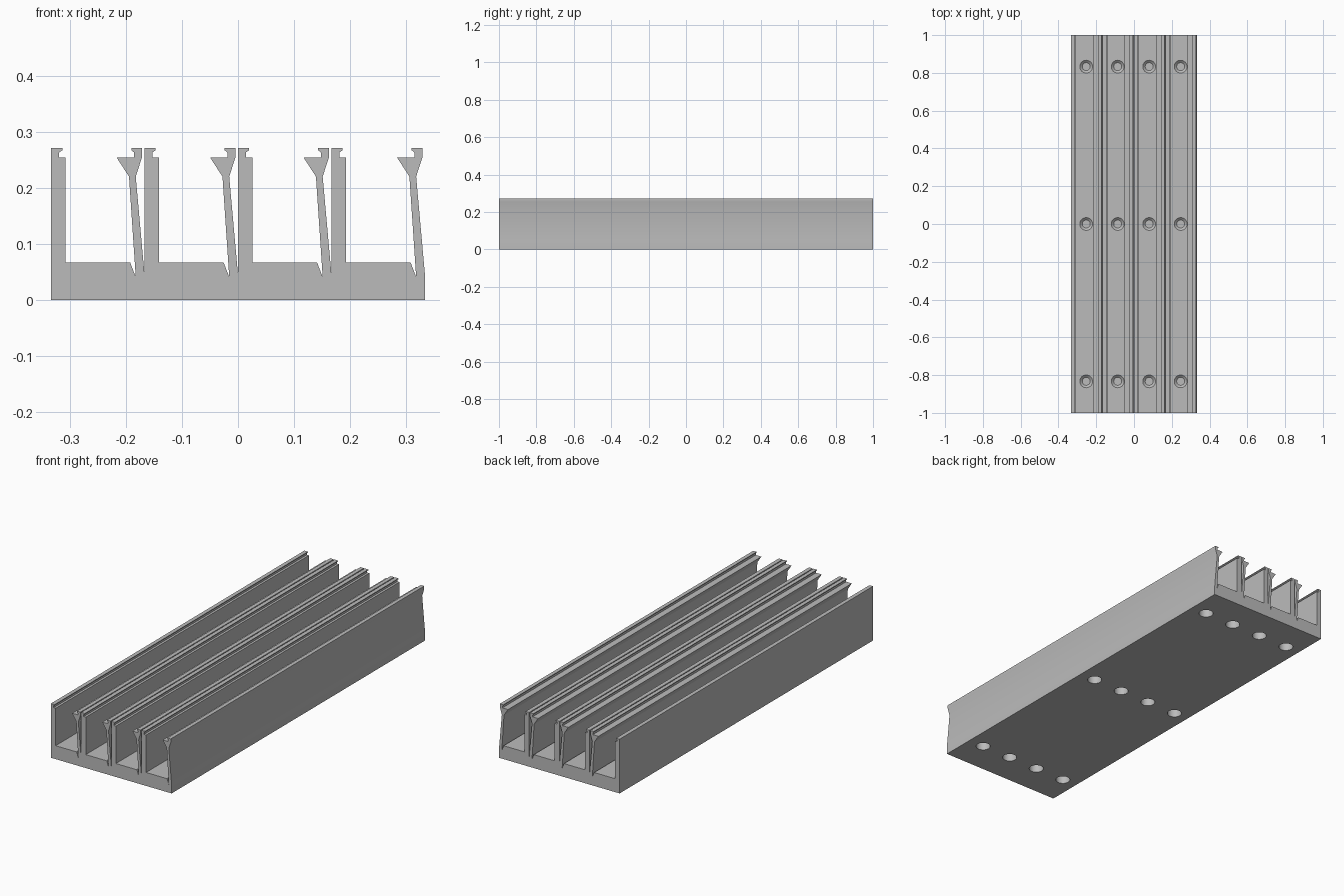
import bpy, bmesh, math
from mathutils import Matrix, Vector

cube = bpy.data.objects.get("Cube")
if cube:
    bpy.data.objects.remove(cube, do_unlink=True)

PITCH = 2 / 3 / 4          # width of one channel
LEFT = -1 / 3              # outer left face
FLOOR = 0.067

grey = bpy.data.materials.new("light grey")
grey.use_nodes = True
colour = (0.5, 0.5, 0.5, 1)
grey.diffuse_color = colour
grey.node_tree.nodes["Principled BSDF"].inputs["Base Color"].default_value = colour


def make_object(name, bm):
    bmesh.ops.recalc_face_normals(bm, faces=bm.faces)
    mesh = bpy.data.meshes.new(name)
    bm.to_mesh(mesh)
    bm.free()
    mesh.materials.append(grey)
    obj = bpy.data.objects.new(name, mesh)
    bpy.context.collection.objects.link(obj)
    return obj


# One channel: straight wall with a lip, floor, then a leaning hooked latch
wall = [(0, .271), (.02, .271), (.02, .267), (.014, .263), (.014, .254),
        (.0255, .254), (.0255, FLOOR)]
latch = [(.141, FLOOR), (.151, .041), (.139, .22), (.117, .254), (.148, .254),
         (.148, .263), (.143, .267), (.143, .271), (.162, .271), (.162, .254),
         (.151, .22), (PITCH, .045)]

# Repeat the channel across the width and close it along the base
profile = [(LEFT, 0)]
for i in range(4):
    profile += [(LEFT + i * PITCH + u, z) for u, z in wall + latch]
profile.append((-LEFT, 0))

bm = bmesh.new()
face = bm.faces.new([bm.verts.new((x, -1, z)) for x, z in profile])
extruded = bmesh.ops.extrude_face_region(bm, geom=[face])
bmesh.ops.translate(bm, vec=Vector((0, 2, 0)),
                    verts=[v for v in extruded["geom"] if isinstance(v, bmesh.types.BMVert)])
body = make_object("channel_body", bm)


def add_plug(bm, x, y, z0, z1, r0, r1):
    bmesh.ops.create_cone(bm, cap_ends=True, segments=32, radius1=r0, radius2=r1,
                          depth=z1 - z0, matrix=Matrix.Translation((x, y, (z0 + z1) / 2)))


# Screw holes: a countersink in each floor and a bore underneath
bm = bmesh.new()
for i in range(4):
    for y in (-.833, 0, .833):
        x = LEFT + (i + .5) * PITCH - .003
        add_plug(bm, x, y, -.02, .045, .034, .034)
        add_plug(bm, x, y, .055, FLOOR + .0005, .021, .0345)
cutter = make_object("hole_cutter", bm)
cutter.hide_render = True

cut = body.modifiers.new("screw_holes", "BOOLEAN")
cut.operation = "DIFFERENCE"
cut.solver = "EXACT"
cut.object = cutter
bpy.ops.object.select_all(action="DESELECT")
bpy.context.view_layer.objects.active = body
body.select_set(True)
bpy.ops.object.modifier_apply(modifier=cut.name)
bpy.data.objects.remove(cutter, do_unlink=True)
bpy.ops.object.shade_smooth_by_angle(angle=math.radians(25))
